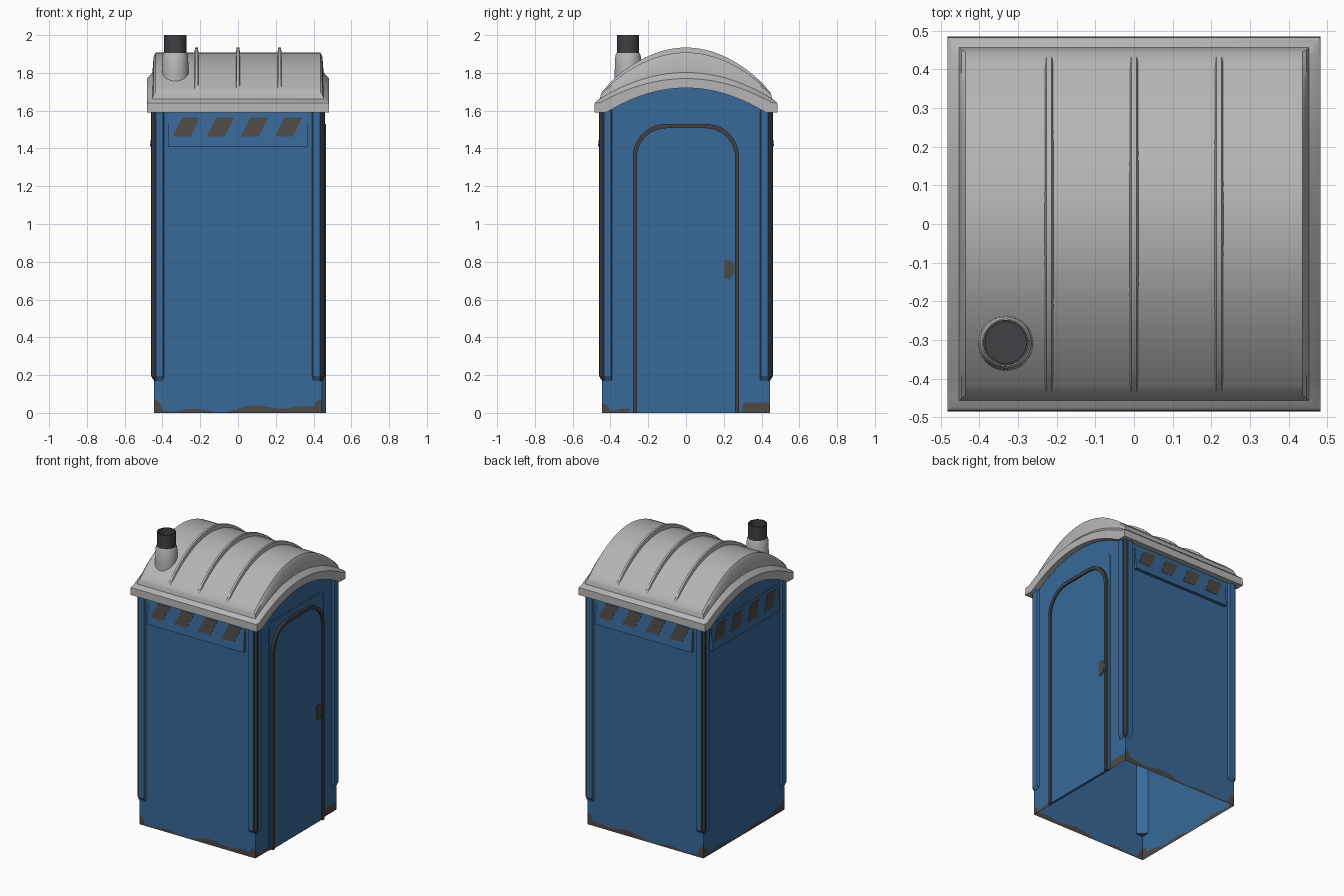
import bpy, bmesh, math
from math import sin, cos, pi

if "Cube" in bpy.data.objects:
    bpy.data.objects.remove(bpy.data.objects["Cube"])


def material(name, r, g, b):
    m = bpy.data.materials.new(name)
    m.diffuse_color = (r, g, b, 1)
    m.use_nodes = True
    m.node_tree.nodes["Principled BSDF"].inputs["Base Color"].default_value = m.diffuse_color
    return m


BLUE = material("blue_plastic", 0.04, 0.138, 0.315)
GREY = material("light_grey_roof", 0.46, 0.46, 0.46)
DARK = material("dark_grey_trim", 0.052, 0.052, 0.056)
GRIME = material("brown_grey", 0.075, 0.066, 0.061)


def build(name, verts, faces, mats, index=None, smooth=False, recalc=True):
    me = bpy.data.meshes.new(name)
    me.from_pydata(verts, [], faces)
    for m in mats:
        me.materials.append(m)
    if index:
        for p, i in zip(me.polygons, index):
            p.material_index = i
    if recalc:
        bm = bmesh.new()
        bm.from_mesh(me)
        bmesh.ops.recalc_face_normals(bm, faces=bm.faces)
        bm.to_mesh(me)
        bm.free()
    ob = bpy.data.objects.new(name, me)
    bpy.context.collection.objects.link(ob)
    if smooth:
        bpy.ops.object.select_all(action='DESELECT')
        ob.select_set(True)
        bpy.context.view_layer.objects.active = ob
        bpy.ops.object.shade_smooth_by_angle(angle=math.radians(35))
    return ob


# Sides: 0 front, 1 right, 2 back, 3 left; u runs along the wall, d is distance outward
def on_side(k, u, d, z):
    return [(u, -d, z), (d, u, z), (-u, d, z), (-d, -u, z)][k]


def loft(name, loops, mats, caps=True, smooth=False):
    n = len(loops[0])
    verts = [v for l in loops for v in l]
    faces = [(i * n + j, i * n + (j + 1) % n, (i + 1) * n + (j + 1) % n, (i + 1) * n + j)
             for i in range(len(loops) - 1) for j in range(n)]
    if caps:
        faces += [tuple(range(n)), tuple(range(len(verts) - n, len(verts)))]
    return build(name, verts, faces, mats, smooth=smooth)


def plate(name, k, outline, d0, d1, mat):
    return loft(name, [[on_side(k, u, d, z) for u, z in outline] for d in (d0, d1)], [mat])


def lip_z(y):
    return 1.59 + 0.13 * max(0, 1 - (y / 0.42) ** 2)


# Walls with an uneven grimy foot
W = 0.444
NAMES = ["front", "right", "back", "left"]
for k in range(4):
    cols = 60
    verts, faces, index = [], [], []
    for i in range(cols + 1):
        u = -W + 2 * W * i / cols
        h = 0.022 + 0.012 * sin(8 * u + 1.7 * k) + 0.011 * sin(21 * u + 2 * k)
        h += 0.045 * min(1, max(0, (abs(u) - 0.40) / 0.02))
        if k == 1 and u > 0.3:
            h = max(h, 0.055)
        top = lip_z(u) + 0.02 if k % 2 else 1.61
        verts += [on_side(k, u, W, z) for z in (0, max(h, 0.005), top)]
    for i in range(cols):
        for r in range(2):
            a = i * 3 + r
            faces.append((a, a + 3, a + 4, a + 1))
            index.append(1 - r)
    build(NAMES[k] + "_wall", verts, faces, [BLUE, GRIME], index, recalc=False)

# Corner posts with a dark strip in the notch
POST = [(.44, .39), (.46, .398), (.46, .435), (.452, .440), (.448, .448),
        (.440, .452), (.435, .46), (.398, .46), (.39, .44)]
STRIP = [(.43, .43), (.457, .436), (.457, .446), (.446, .457), (.436, .457)]
for sx in (-1, 1):
    for sy in (-1, 1):
        for nm, prof, mat in (("corner_post", POST, BLUE), ("corner_strip", STRIP, DARK)):
            low = [(sx * min(x, .445), sy * min(y, .445), 0.17) for x, y in prof]
            rest = [[(sx * x, sy * y, z) for x, y in prof] for z in (0.195, 1.60)]
            loft(nm, [low] + rest, [mat])

# Sloping vent hoods with slanted stripes
for k in (0, 2, 3):
    def hood_d(z):
        return 0.446 + 0.02 * (1.585 - z) / 0.175
    sect = [(0.44, 1.585), (hood_d(1.585), 1.585), (hood_d(1.41), 1.41), (0.44, 1.41)]
    loft(NAMES[k] + "_vent_hood",
         [[on_side(k, u, d, z) for d, z in sect] for u in (-0.37, 0.367)], [BLUE])
    for i in range(4):
        u = -0.347 + 0.181 * i
        para = [(u, 1.462), (u + 0.095, 1.462), (u + 0.145, 1.564), (u + 0.05, 1.564)]
        loft(NAMES[k] + "_vent_stripe",
             [[on_side(k, a, hood_d(z) + o, z) for a, z in para] for o in (-0.002, 0.002)], [GRIME])


# Door: surround, panel, rounded trim and latch on the right side
def arch(half, top, rad):
    pts = [(half, 0)]
    for c, a0 in ((half - rad, 0), (rad - half, pi / 2)):
        pts += [(c + rad * cos(a0 + pi / 2 * i / 10), top - rad + rad * sin(a0 + pi / 2 * i / 10))
                for i in range(11)]
    return pts + [(-half, 0)]


surround = [(-.30, 0), (.30, 0), (.30, 1.545), (.275, 1.57), (-.275, 1.57), (-.30, 1.545)]
plate("door_surround", 1, surround, 0.44, 0.449, BLUE)
plate("door_panel", 1, arch(0.27, 1.52, 0.165), 0.44, 0.456, BLUE)
outer, inner = arch(0.281, 1.53, 0.175), arch(0.260, 1.507, 0.155)
section = [[on_side(1, o[0], 0.444, o[1]), on_side(1, o[0], 0.465, o[1]),
            on_side(1, i[0], 0.465, i[1]), on_side(1, i[0], 0.444, i[1])]
           for o, i in zip(outer, inner)]
loft("door_trim", section, [DARK])
latch = [(.205, .71), (.235, .71), (.258, .745), (.258, .775), (.235, .81), (.205, .81)]
plate("door_latch", 1, latch, 0.452, 0.461, GRIME)

# Roof: rectangular rings that rise to an arch on both ends, closed by the crown
# each ring: half x, half y, edge height, arch rise, arch width factor
RINGS = [(.444, .444, 1.592, .13, .945), (.483, .485, 1.59, .13, .87),
         (.483, .483, 1.64, .13, .95), (.474, .475, 1.65, .13, .96),
         (.453, .457, 1.662, .14, 1), (.447, .451, 1.685, .20, 1), (.436, .445, 1.70, .208, 1)]
N = 32
loops = []
for X, Y, z0, rise, f in RINGS:
    side = []
    for i in range(N + 1):
        s = -1 + 2 * i / N
        side.append((Y * s, z0 + rise * max(0, 1 - (s / f) ** 2)))
    loops.append([(X, y, z) for y, z in side] + [(-X, y, z) for y, z in reversed(side)])
M = 2 * (N + 1)
verts = [v for l in loops for v in l]
faces = [(r * M + j, r * M + (j + 1) % M, (r + 1) * M + (j + 1) % M, (r + 1) * M + j)
         for r in range(len(RINGS) - 1) for j in range(M)]
b = (len(RINGS) - 1) * M
faces += [(b + i, b + i + 1, b + M - 2 - i, b + M - 1 - i) for i in range(N)]
build("roof", verts, faces, [GREY], smooth=True)


# Roof ribs
def crown(y):
    return 1.70 + 0.208 * (1 - (y / 0.445) ** 2)


for x in (-0.22, 0, 0.22):
    loops = []
    for i in range(N + 1):
        y = 0.432 * (-1 + 2 * i / N)
        zc = crown(y)
        zt = zc + 0.026 * math.sqrt(max(0, 1 - (y / 0.432) ** 2))
        loops.append([(x - .012, y, zc - .006), (x - .007, y, zt), (x + .007, y, zt), (x + .012, y, zc - .006)])
    loft("roof_rib", loops, [GREY], smooth=True)


# Vent chimney
def lathe(name, prof, mat):
    loft(name, [[(-0.332 + r * cos(2 * pi * i / 32), -0.307 + r * sin(2 * pi * i / 32), z)
                 for i in range(32)] for r, z in prof], [mat], smooth=True)


lathe("chimney_base", [(.073, 1.74), (.071, 1.80), (.067, 1.895), (.061, 1.905), (.05, 1.905)], GREY)
lathe("chimney_pipe", [(.059, 1.88), (.059, 2.0), (.053, 2.0), (.053, 1.95)], DARK)
